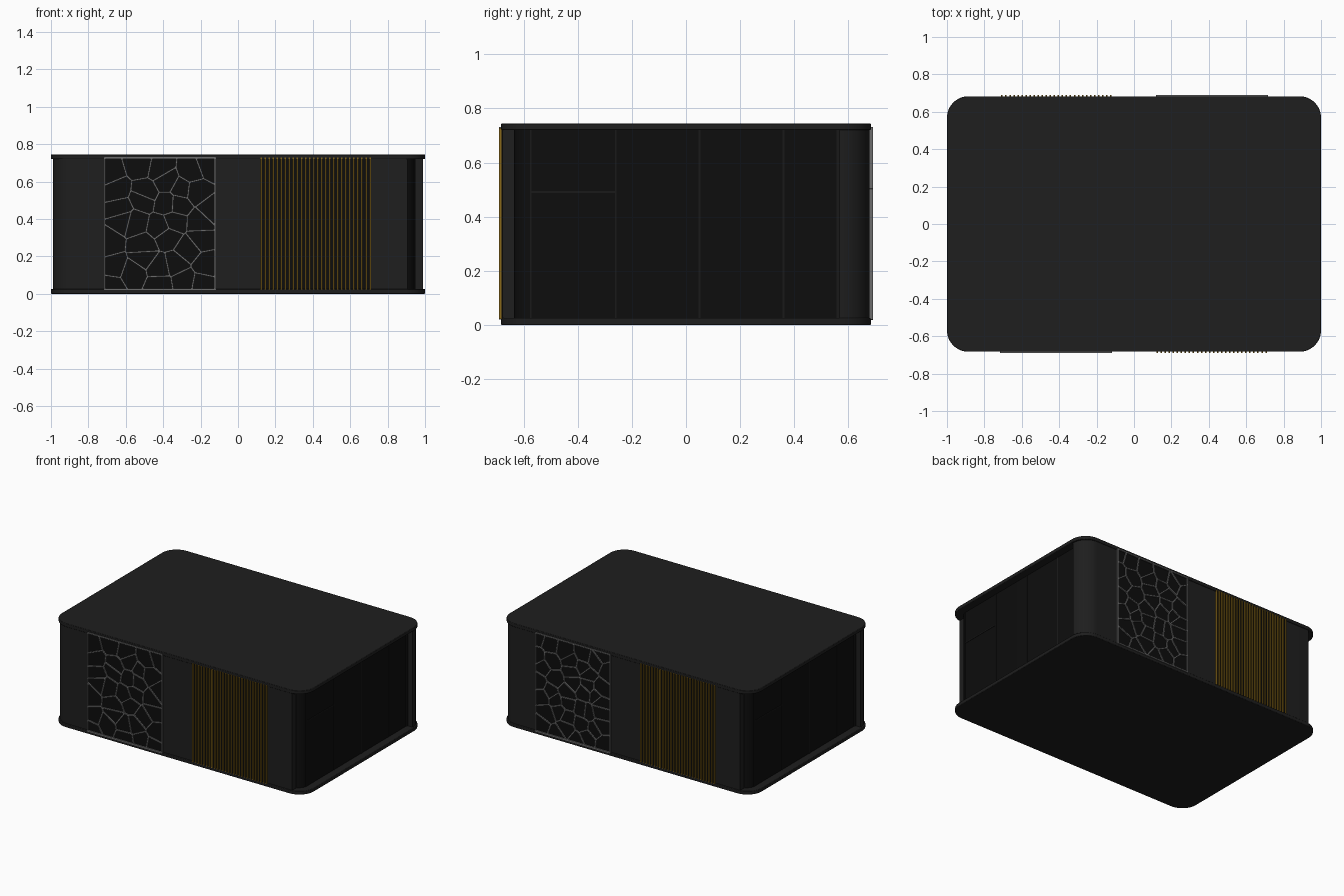
import bpy, bmesh, math, random
from mathutils import Vector, Matrix

if "Cube" in bpy.data.objects:
    bpy.data.objects.remove(bpy.data.objects["Cube"])

def material(name, r, g, b):
    m = bpy.data.materials.new(name)
    m.diffuse_color = (r, g, b, 1)
    m.use_nodes = True
    m.node_tree.nodes["Principled BSDF"].inputs["Base Color"].default_value = m.diffuse_color
    return m

DARK = material("charcoal", .013, .013, .013)
BLACK = material("black_glass", .004, .004, .004)
FRAME = material("frame_grey", .010, .010, .010)
STEEL = material("steel", .15, .15, .15)
GOLD = material("gold", .25, .14, .01)

def finish(name, bm, mat, turn=0, bevel=0):
    bmesh.ops.recalc_face_normals(bm, faces=bm.faces)
    bm.transform(Matrix.Rotation(turn, 4, 'Z'))
    me = bpy.data.meshes.new(name)
    bm.to_mesh(me)
    bm.free()
    me.materials.append(mat)
    ob = bpy.data.objects.new(name, me)
    bpy.context.collection.objects.link(ob)
    if bevel:
        mod = ob.modifiers.new("bevel", 'BEVEL')
        mod.width, mod.segments, mod.limit_method = bevel, 2, 'ANGLE'
    bpy.ops.object.select_all(action='DESELECT')
    ob.select_set(True)
    bpy.context.view_layer.objects.active = ob
    bpy.ops.object.shade_smooth_by_angle(angle=math.radians(35))
    return ob

def prism(bm, outline, z0, z1):
    face = bm.faces.new([bm.verts.new((x, y, z0)) for x, y in outline])
    ext = bmesh.ops.extrude_face_region(bm, geom=[face])
    verts = [v for v in ext["geom"] if isinstance(v, bmesh.types.BMVert)]
    bmesh.ops.translate(bm, verts=verts, vec=(0, 0, z1 - z0))

def box(bm, x0, x1, y0, y1, z0, z1):
    prism(bm, [(x0, y0), (x1, y0), (x1, y1), (x0, y1)], z0, z1)

def arc(cx, cy, r, a0, a1, n=12):
    return [(cx + r * math.cos(math.radians(a0 + (a1 - a0) * i / n)),
             cy + r * math.sin(math.radians(a0 + (a1 - a0) * i / n))) for i in range(n + 1)]

def rounded(hx, hy, r):
    pts = []
    for k, (sx, sy) in enumerate([(1, 1), (-1, 1), (-1, -1), (1, -1)]):
        pts += arc(sx * (hx - r), sy * (hy - r), r, 90 * k, 90 * k + 90)
    return pts

# floor and roof slabs
for name, z0, z1 in (("floor_slab", 0, .025), ("roof_slab", .72, .745)):
    bm = bmesh.new()
    prism(bm, rounded(1, .683, .115), z0, z1)
    finish(name, bm, DARK, bevel=.003)

# glazed inner body with rounded corners
bm = bmesh.new()
prism(bm, rounded(.945, .634, .067), .02, .725)
finish("glass_body", bm, BLACK)

def clip(poly, p, n):
    # keep the part of a polygon on the negative side of a line
    out = []
    for a, b in zip(poly, poly[1:] + poly[:1]):
        da, db = (a - p).dot(n), (b - p).dot(n)
        if da <= 0:
            out.append(a)
        if da * db < 0:
            out.append(a.lerp(b, da / (da - db)))
    return out

def cell_edges(x0, x1, z0, z1, nx, nz, seed):
    rng = random.Random(seed)
    dx, dz = (x1 - x0) / nx, (z1 - z0) / nz
    seeds = [Vector((x0 + dx * (i + .5 + rng.uniform(-.42, .42)),
                     z0 + dz * (j + .5 + rng.uniform(-.42, .42))))
             for i in range(nx) for j in range(nz)]
    edges = {}
    for s in seeds:
        poly = [Vector(c) for c in ((x0, z0), (x1, z0), (x1, z1), (x0, z1))]
        for t in seeds:
            if t is not s:
                poly = clip(poly, (s + t) / 2, t - s)
        for a, b in zip(poly, poly[1:] + poly[:1]):
            if (a - b).length > .002:
                m = (a + b) / 2
                edges[(round(m.x, 3), round(m.y, 3))] = (a, b)
    return edges.values()

def strut(bm, a, b, w, y0, y1):
    d = (b - a).normalized() * w / 2
    n = Vector((-d.y, d.x))
    a, b = a - d * .6, b + d * .6
    ring = [a + n, b + n, b - n, a - n]
    lo = [bm.verts.new((p.x, y0, p.y)) for p in ring]
    hi = [bm.verts.new((p.x, y1, p.y)) for p in ring]
    bm.faces.new(lo)
    bm.faces.new(hi[::-1])
    for i in range(4):
        j = (i + 1) % 4
        bm.faces.new((lo[i], lo[j], hi[j], hi[i]))

# each half is the other turned half way round
for side, turn, nx, nz, seed in (("front", 0, 5, 7, 4), ("back", math.pi, 6, 7, 11)):
    # long wall wrapping round one corner
    bm = bmesh.new()
    prism(bm, [(.905, -.678)] + arc(-.878, -.567, .111, 270, 180)
          + arc(-.878, -.567, .067, 180, 270) + [(.905, -.634)], .02, .725)
    finish(side + "_wall", bm, DARK, turn)

    # dark plates behind the two screens
    bm = bmesh.new()
    box(bm, -.712, -.123, -.681, -.66, .025, .72)
    box(bm, .12, .71, -.681, -.66, .025, .72)
    finish(side + "_screen_backing", bm, BLACK, turn)

    # cellular lattice screen
    bm = bmesh.new()
    for a, b in cell_edges(-.712, -.123, .024, .726, nx, nz, seed):
        strut(bm, a, b, .009, -.69, -.678)
    finish(side + "_lattice", bm, STEEL, turn)

    # vertical gold slats
    bm = bmesh.new()
    n = 28
    for i in range(n):
        x = .124 + i * (.582 / (n - 1))
        box(bm, x - .004, x + .004, -.69, -.678, .022, .728)
    finish(side + "_slats", bm, GOLD, turn)

    # glazing bars and door transom on the end wall
    bm = bmesh.new()
    for y in (-.573, -.26, .05, .36):
        box(bm, .94, .948, y - .003, y + .003, .02, .725)
    box(bm, .94, .948, -.573, -.26, .488, .494)
    box(bm, .94, .95, .556, .568, .02, .725)
    finish(side + "_glazing_bars", bm, FRAME, turn)
